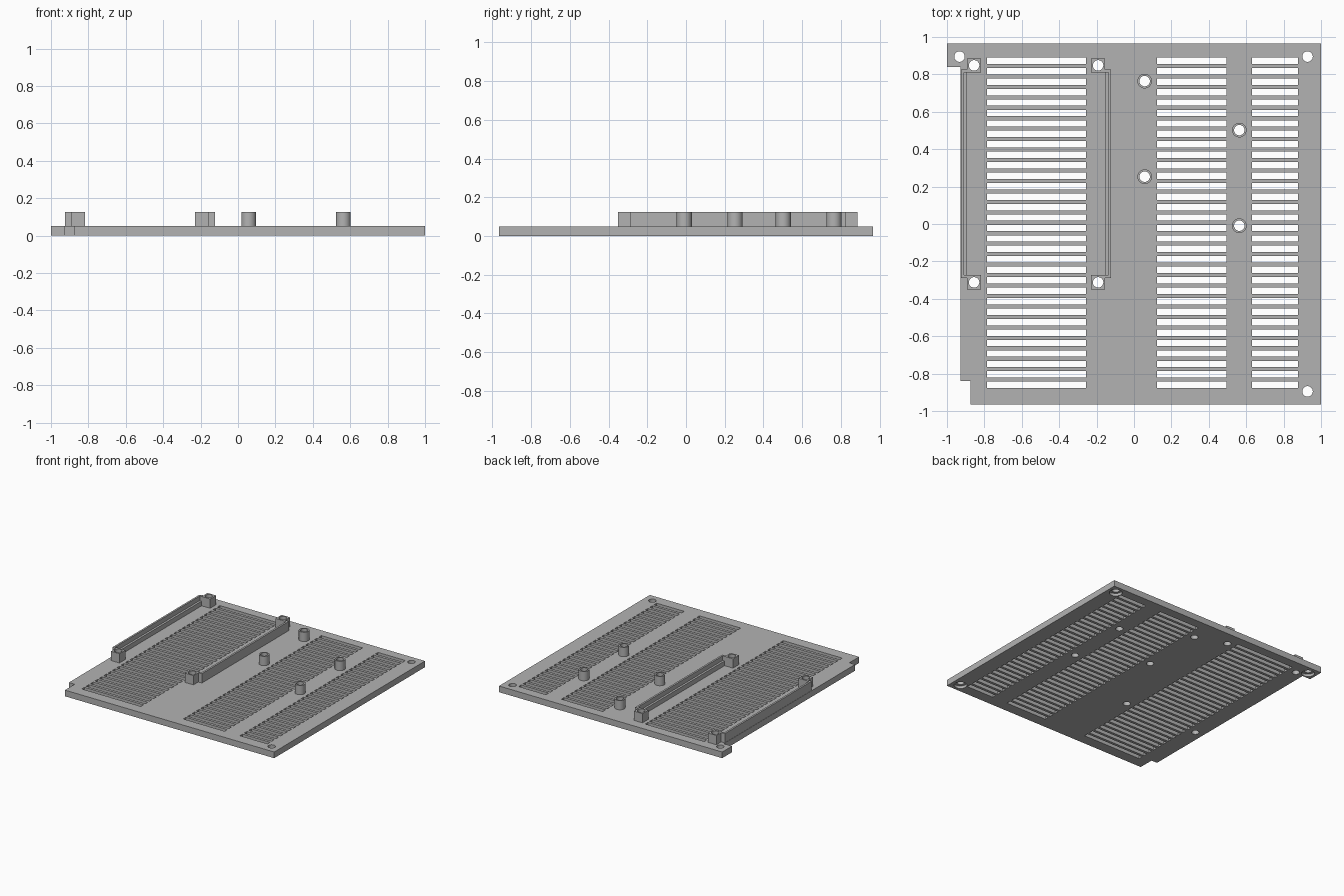
import bpy, bmesh, math
from mathutils import Matrix

cube = bpy.data.objects.get("Cube")
if cube:
    bpy.data.objects.remove(cube)

PLATE_Z, TOP_Z, HOLE_R = 0.05, 0.125, 0.028

gray = bpy.data.materials.new("plain gray")
gray.use_nodes = True
COLOR = (0.45, 0.45, 0.45, 1)
gray.diffuse_color = COLOR
gray.node_tree.nodes["Principled BSDF"].inputs["Base Color"].default_value = COLOR


def add_box(bm, x0, x1, y0, y1, z0, z1):
    m = Matrix.Translation(((x0 + x1) / 2, (y0 + y1) / 2, (z0 + z1) / 2))
    m = m @ Matrix.Diagonal((x1 - x0, y1 - y0, z1 - z0, 1))
    bmesh.ops.create_cube(bm, size=1, matrix=m)


def add_cylinder(bm, x, y, r, z0, z1):
    bmesh.ops.create_cone(bm, cap_ends=True, segments=32, radius1=r, radius2=r,
                          depth=z1 - z0, matrix=Matrix.Translation((x, y, (z0 + z1) / 2)))


def add_prism(bm, outline, z0, z1):
    face = bm.faces.new([bm.verts.new((x, y, z0)) for x, y in outline])
    out = bmesh.ops.extrude_face_region(bm, geom=[face])
    bmesh.ops.translate(bm, vec=(0, 0, z1 - z0),
                        verts=[g for g in out["geom"] if isinstance(g, bmesh.types.BMVert)])
    bmesh.ops.recalc_face_normals(bm, faces=bm.faces)


def finish(name, bm):
    mesh = bpy.data.meshes.new(name)
    bm.to_mesh(mesh)
    bm.free()
    mesh.materials.append(gray)
    ob = bpy.data.objects.new(name, mesh)
    bpy.context.collection.objects.link(ob)
    return ob


def cut(ob, cutter_bm):
    """Subtract the cutter mesh from the object and smooth its round walls."""
    cutter = finish("cutter", cutter_bm)
    cutter.hide_render = True
    mod = ob.modifiers.new("cut", "BOOLEAN")
    mod.operation, mod.solver, mod.object = "DIFFERENCE", "EXACT", cutter
    bpy.ops.object.select_all(action="DESELECT")
    bpy.context.view_layer.objects.active = ob
    ob.select_set(True)
    bpy.ops.object.modifier_apply(modifier=mod.name)
    bpy.data.objects.remove(cutter)
    bpy.ops.object.shade_smooth_by_angle(angle=math.radians(30))


corner_holes = [(-0.933, 0.895), (0.928, 0.895), (0.928, -0.895)]
boss_spots = [(0.057, 0.764), (0.057, 0.253), (0.563, 0.502), (0.563, -0.009)]
block_spots = [(x, y) for x in (-0.855, -0.192) for y in (0.848, -0.312)]

# Base plate with notched right edge
bm = bmesh.new()
add_prism(bm, [(-0.875, -0.965), (1, -0.965), (1, 0.965), (-1, 0.965),
               (-1, 0.84), (-0.927, 0.84), (-0.927, -0.84), (-0.875, -0.84)], 0, PLATE_Z)
plate = finish("base_plate", bm)

# Vent slots and screw holes through the plate
bm = bmesh.new()
ROWS = 32
for x0, x1 in [(-0.786, -0.257), (0.123, 0.494), (0.631, 0.877)]:
    for i in range(ROWS):
        y = 0.873 - i * 1.733 / (ROWS - 1)
        add_box(bm, x0, x1, y - 0.017, y + 0.017, -0.1, 0.2)
for x, y in corner_holes + boss_spots + block_spots:
    add_cylinder(bm, x, y, HOLE_R, -0.1, 0.2)
cut(plate, bm)

# Counterbores under the corner holes
bm = bmesh.new()
for x, y in corner_holes:
    add_cylinder(bm, x, y, 0.048, -0.1, 0.022)
cut(plate, bm)

# Round standoffs
for i, (x, y) in enumerate(boss_spots):
    bm = bmesh.new()
    add_cylinder(bm, x, y, 0.039, PLATE_Z, TOP_Z)
    hole = bmesh.new()
    add_cylinder(hole, x, y, HOLE_R, -0.1, 0.2)
    cut(finish(f"standoff_{i + 1}", bm), hole)

# Square screw blocks at the rail ends
for i, (x, y) in enumerate(block_spots):
    bm = bmesh.new()
    add_box(bm, x - 0.038, x + 0.038, y - 0.038, y + 0.038, PLATE_Z, TOP_Z)
    hole = bmesh.new()
    add_cylinder(hole, x, y, HOLE_R, -0.1, 0.2)
    cut(finish(f"screw_block_{i + 1}", bm), hole)

# Side rails: tall outer wall with a lower inner ledge closed at both ends
for name, side, outer in [("right_rail", 1, -0.925), ("left_rail", -1, -0.122)]:
    inner = outer + side * 0.032
    step = outer + side * 0.015
    bm = bmesh.new()
    add_box(bm, min(outer, inner), max(outer, inner), -0.288, 0.825, PLATE_Z, TOP_Z)
    ledge = bmesh.new()
    reach = inner + side * 0.01
    add_box(ledge, min(step, reach), max(step, reach), -0.274, 0.811, 0.088, 0.2)
    cut(finish(name, bm), ledge)
